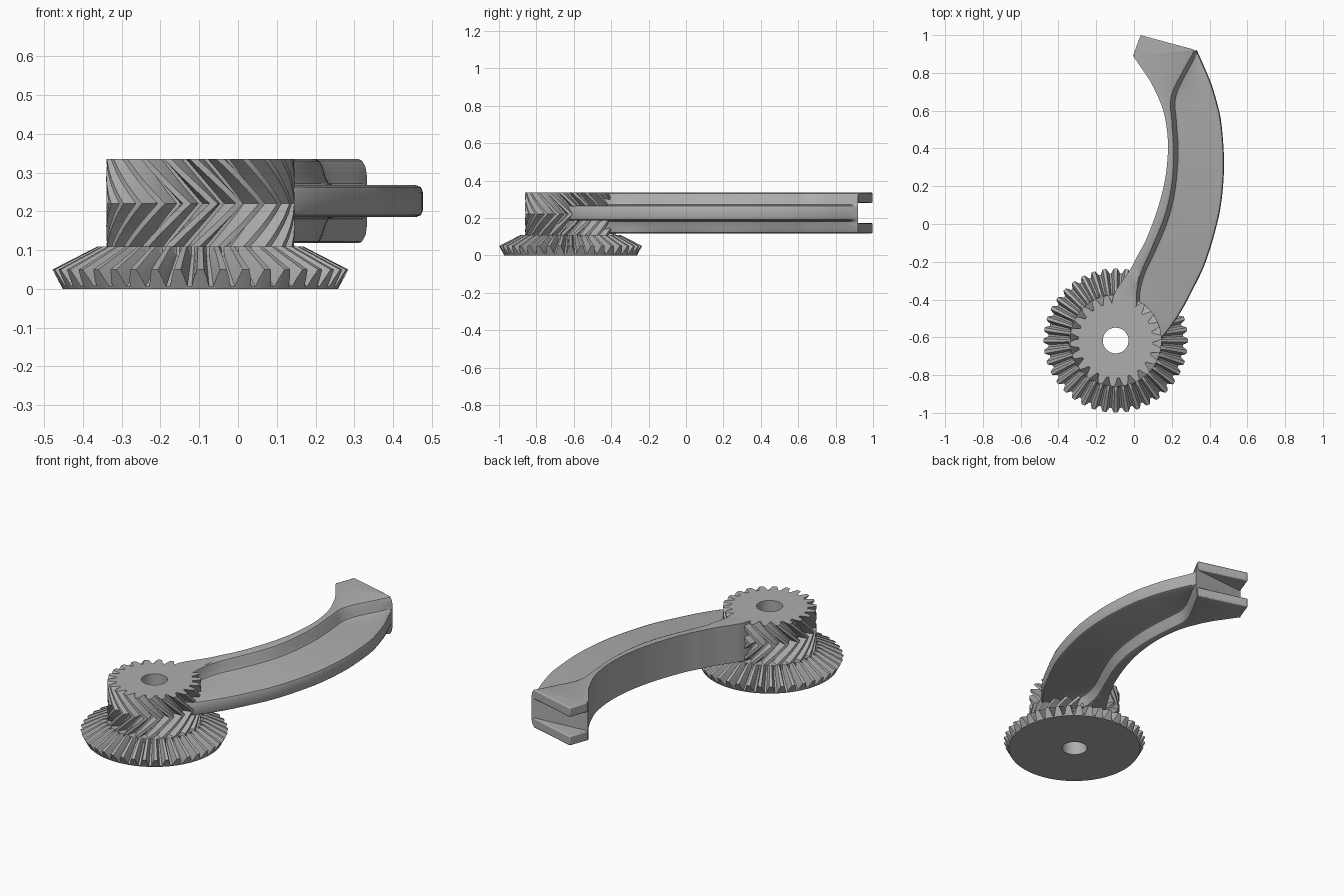
import bpy, bmesh, math
from mathutils import Vector

cube = bpy.data.objects.get("Cube")
if cube:
    bpy.data.objects.remove(cube, do_unlink=True)

HUB = Vector((-0.097, -0.617, 0))   # gear axis
LOW, HIGH = 0.118, 0.335            # arm height range
MID = (LOW + HIGH) / 2
WEB = 0.041                         # half thickness of the web
BORE = 0.068

grey = bpy.data.materials.new("plain_grey")
grey.use_nodes = True
grey.diffuse_color = (0.42, 0.42, 0.42, 1)
grey.node_tree.nodes["Principled BSDF"].inputs["Base Color"].default_value = grey.diffuse_color


def loft(name, rings, closed, angle=35):
    """Skin a list of closed point loops; closed joins last to first, else caps."""
    bm = bmesh.new()
    loops = [[bm.verts.new(p) for p in ring] for ring in rings]
    pairs = list(zip(loops, loops[1:]))
    if closed:
        pairs.append((loops[-1], loops[0]))
    else:
        bm.faces.new(loops[0])
        bm.faces.new(loops[-1])
    for a, b in pairs:
        n = len(a)
        for i in range(n):
            j = (i + 1) % n
            bm.faces.new((a[i], a[j], b[j], b[i]))
    if not closed:
        bmesh.ops.remove_doubles(bm, verts=bm.verts, dist=0.0001)
    bmesh.ops.recalc_face_normals(bm, faces=bm.faces)
    mesh = bpy.data.meshes.new(name)
    bm.to_mesh(mesh)
    bm.free()
    mesh.materials.append(grey)
    obj = bpy.data.objects.new(name, mesh)
    bpy.context.collection.objects.link(obj)
    bpy.ops.object.select_all(action="DESELECT")
    obj.select_set(True)
    bpy.context.view_layer.objects.active = obj
    bpy.ops.object.shade_smooth_by_angle(angle=math.radians(angle))
    return obj


# One tooth: (share of pitch, share of depth)
TOOTH = [(-0.4, 0), (-0.29, 0.5), (-0.15, 1), (0.15, 1), (0.29, 0.5), (0.4, 0)]


def tooth_ring(teeth, root, tip, twist=0):
    """Toothed loop; root and tip are (radius, height)."""
    ring = []
    for k in range(teeth):
        for share, depth in TOOTH:
            a = (k + share) * math.tau / teeth + twist
            r = root[0] + (tip[0] - root[0]) * depth
            z = root[1] + (tip[1] - root[1]) * depth
            ring.append(HUB + Vector((r * math.cos(a), r * math.sin(a), z)))
    return ring


def circle_ring(teeth, r, z, twist=0):
    return tooth_ring(teeth, (r, z), (r, z), twist)


# Bevel gear at the base
N = 40
top = 0.11
loft("bevel_gear", [
    circle_ring(N, BORE, 0),
    circle_ring(N, 0.355, 0),
    tooth_ring(N, (0.357, 0.006), (0.382, 0.05)),
    tooth_ring(N, (0.248, 0.085), (0.265, top)),
    circle_ring(N, 0.246, top),
    circle_ring(N, BORE, top),
], True, 25)

# Herringbone gear above it: helix reverses at mid height
N = 22
STEPS = 8
rings = []
for i in range(STEPS + 1):
    t = i / STEPS
    z = top - 0.005 + (HIGH - top + 0.005) * t
    twist = -0.5 * abs(2 * t - 1)
    ring = tooth_ring(N, (0.198, z), (0.243, z), twist)
    if i == 0:
        rings.append(circle_ring(N, BORE, z, twist))
    rings.append(ring)
rings.append(circle_ring(N, BORE, HIGH, twist))
loft("herringbone_gear", rings, True, 25)

# Curved arm stations: inner edge, foot of the rail step, outer edge
STATIONS = [
    (-.12, -.43, .03, -.46, .05, -.66),
    (-.1, -.36, .025, -.42, .14, -.61),
    (-.02, -.24, .02, -.36, .233, -.49),
    (.02, -.165, .045, -.26, .32, -.33),
    (.065, -.08, .105, -.13, .38, -.2),
    (.125, .08, .17, .03, .432, -.03),
    (.165, .24, .207, .19, .463, .12),
    (.18, .4, .222, .38, .477, .32),
    (.17, .53, .212, .55, .463, .53),
    (.145, .63, .205, .64, .44, .64),
    (.095, .74, .222, .71, .41, .74),
    (.05, .81, .27, .805, .375, .825),
    (-.005, .89, .333, .92, .333, .92),
]


def smooth_stations(pts, cuts=5):
    """Catmull-Rom interpolation of whole stations."""
    out = []
    for i in range(len(pts) - 1):
        a, b, c, d = (pts[min(max(i + k, 0), len(pts) - 1)] for k in (-1, 0, 1, 2))
        for s in range(cuts):
            t = s / cuts
            out.append([q + t / 2 * (r - p + t * (2*p - 5*q + 4*r - s4 + t * (3*q - p - 3*r + s4)))
                        for p, q, r, s4 in zip(a, b, c, d)])
    return out + [list(pts[-1])]


def arm_section(st):
    """Closed cross-section: tall rail, filleted step, thin rounded web."""
    inner, foot, outer = (Vector(st[i:i + 2]) for i in (0, 2, 4))
    back = (inner - foot).normalized()
    span = outer - foot
    out = span.normalized() if span.length > 0.001 else Vector((0, 0))
    f = min(1, span.length / 0.05)
    half = (HIGH - LOW) / 2
    drop = half - WEB
    upper = [
        (inner, half),
        (foot + back * 0.026, half),
        (foot + back * 0.013, half - drop * 0.07),
        (foot + back * 0.004, half - drop * 0.3),
        (foot + out * 0.004 * f, half - drop * 0.7),
        (foot + out * 0.012 * f, half - drop * 0.93),
        (foot + out * 0.025 * f, WEB),
        (outer - out * 0.018 * f, WEB),
        (outer - out * 0.005 * f, WEB - 0.005),
        (outer, WEB - 0.018),
    ]
    return ([(p.x, p.y, MID + h) for p, h in upper]
            + [(p.x, p.y, MID - h) for p, h in reversed(upper)])


loft("curved_arm", [arm_section(s) for s in smooth_stations(STATIONS)], False)

# Two fork prongs at the far end
PLAN = [(-0.005, 0.89), (0.08, 0.87), (0.29, 0.89), (0.322, 0.922), (0.035, 1.0)]
for name, z0, z1 in (("lower_prong", LOW, LOW + 0.054), ("upper_prong", HIGH - 0.054, HIGH)):
    prong = loft(name, [[(x, y, z) for x, y in PLAN] for z in (z0, z1)], False)
    bev = prong.modifiers.new("soft_edges", "BEVEL")
    bev.width = 0.006
    bev.segments = 2
